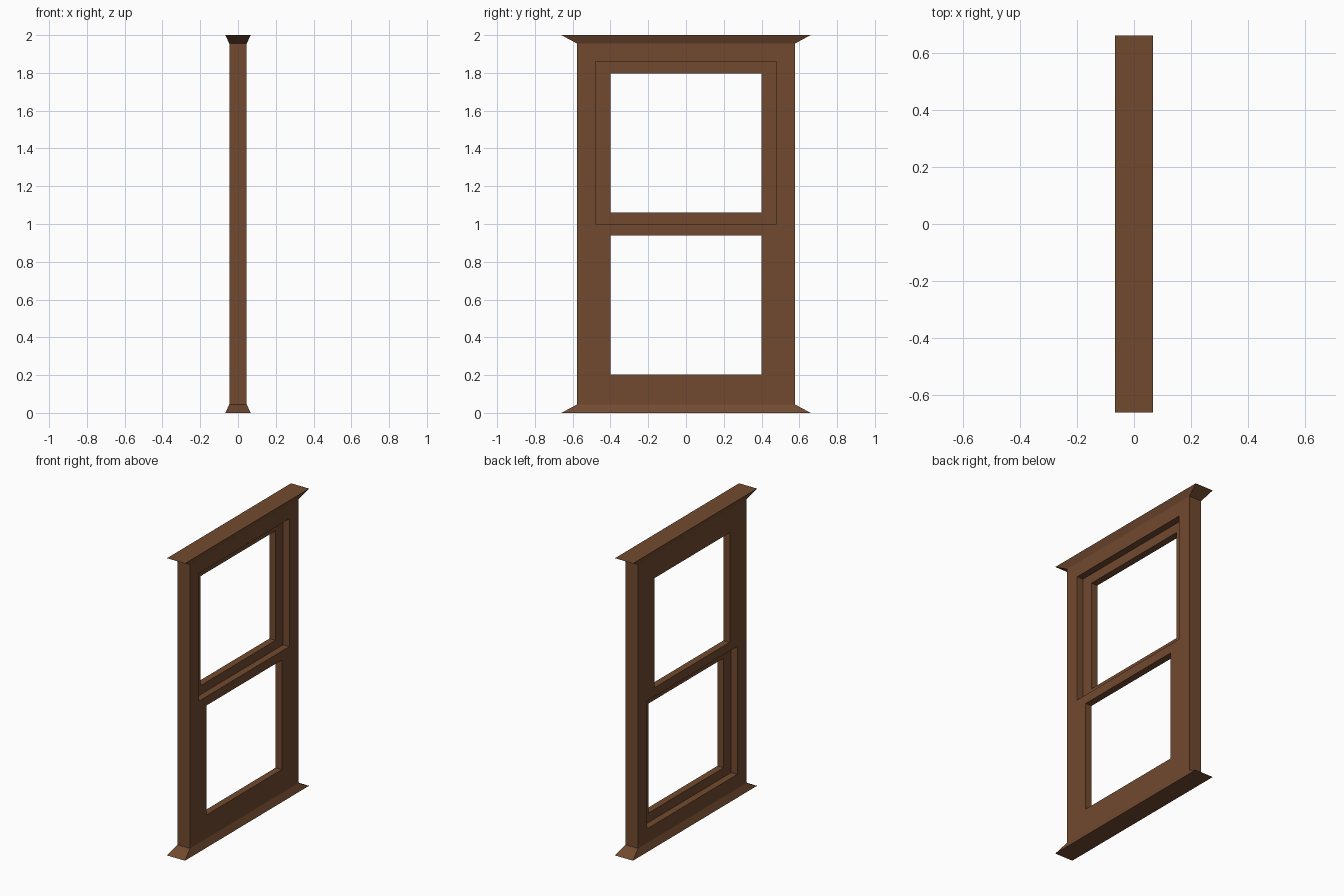
import bpy, bmesh

if "Cube" in bpy.data.objects:
    bpy.data.objects.remove(bpy.data.objects["Cube"])

wood = bpy.data.materials.new("brown_wood")
wood.diffuse_color = (0.165, 0.068, 0.029, 1)
wood.use_nodes = True
wood.node_tree.nodes["Principled BSDF"].inputs["Base Color"].default_value = wood.diffuse_color


def finish(name, bm):
    bmesh.ops.recalc_face_normals(bm, faces=bm.faces)
    me = bpy.data.meshes.new(name)
    bm.to_mesh(me)
    bm.free()
    me.materials.append(wood)
    ob = bpy.data.objects.new(name, me)
    bpy.context.collection.objects.link(ob)


def rect(y, z0, z1):
    return [(-y, z0), (y, z0), (y, z1), (-y, z1)]


def ring(name, x0, x1, outer, inner):
    """Rectangular frame in the yz plane, x0 to x1 deep."""
    bm = bmesh.new()
    loops = [[bm.verts.new((x, y, z)) for y, z in rect(*r)]
             for x, r in ((x0, outer), (x1, outer), (x1, inner), (x0, inner))]
    for a in range(4):
        la, lb = loops[a], loops[(a + 1) % 4]
        for i in range(4):
            j = (i + 1) % 4
            bm.faces.new((la[i], la[j], lb[j], lb[i]))
    finish(name, bm)


def flare(name, z_wide, z_narrow):
    """Tapered board that meets the frame at its narrow end."""
    bm = bmesh.new()
    wide, narrow = [[bm.verts.new((sx * x, sy * y, z))
                     for sx, sy in ((-1, -1), (1, -1), (1, 1), (-1, 1))]
                    for x, y, z in ((0.067, 0.66, z_wide), (0.046, 0.576, z_narrow))]
    bm.faces.new(wide)
    bm.faces.new(narrow)
    for i in range(4):
        j = (i + 1) % 4
        bm.faces.new((wide[i], wide[j], narrow[j], narrow[i]))
    finish(name, bm)


# Sill and head trim
flare("sill", 0.0, 0.045)
flare("head_trim", 2.0, 1.955)

# Outer frame
ring("outer_frame", -0.046, 0.046, (0.576, 0.045, 1.955), (0.48, 0.14, 1.86))

# Sliding sashes, each half the frame depth
ring("lower_sash", 0.0, 0.046, (0.48, 0.14, 1.0), (0.40, 0.203, 0.94))
ring("upper_sash", -0.046, 0.0, (0.48, 1.0, 1.86), (0.40, 1.06, 1.797))
